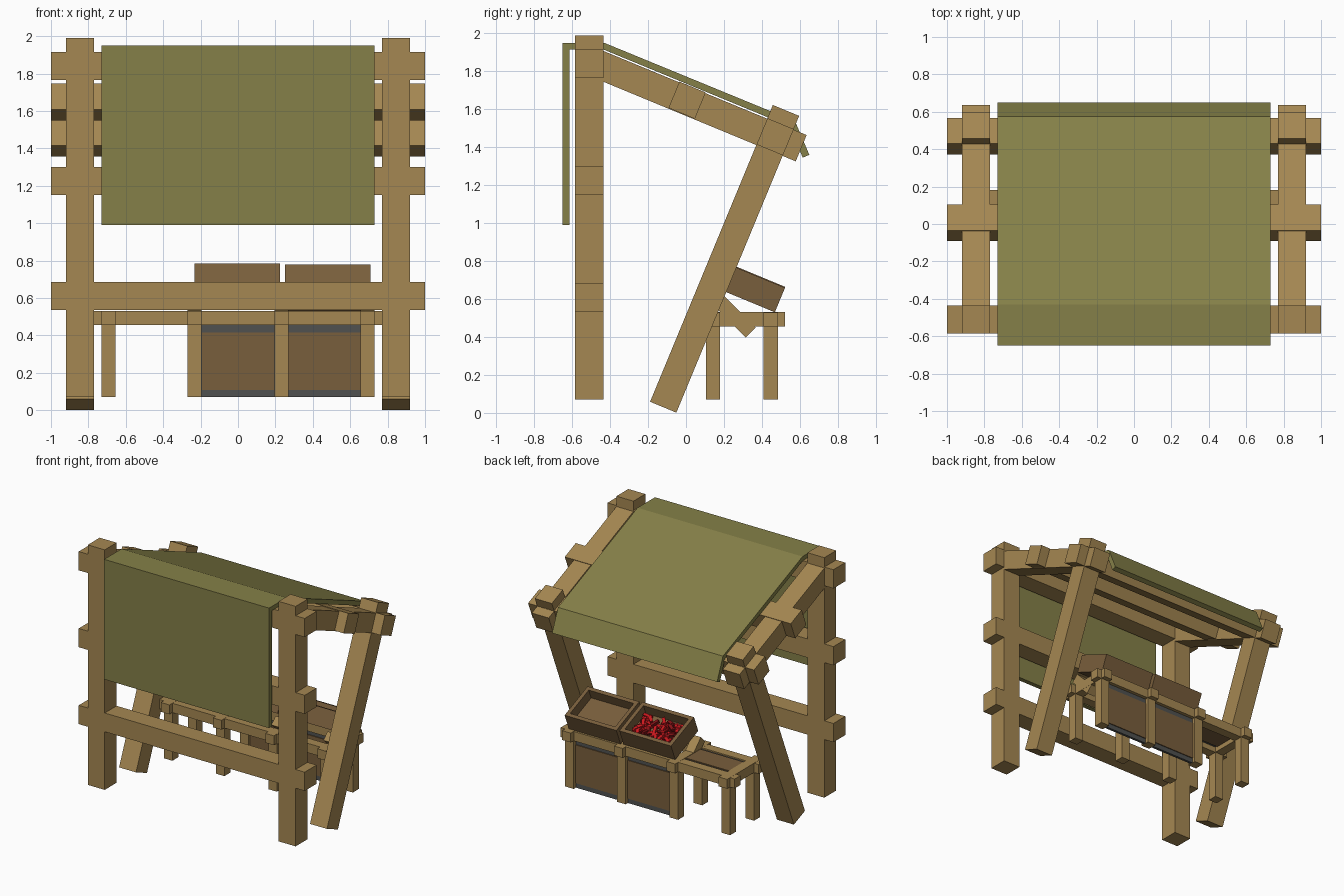
import bpy, bmesh, math, random
from mathutils import Matrix, Vector

cube = bpy.data.objects.get("Cube")
if cube:
    bpy.data.objects.remove(cube, do_unlink=True)

random.seed(4)
TILT = math.radians(-22.5)


def material(name, r, g, b):
    lin = [((c / 255 + 0.055) / 1.055) ** 2.4 for c in (r, g, b)] + [1.0]
    m = bpy.data.materials.new(name)
    m.use_nodes = True
    m.diffuse_color = lin
    m.node_tree.nodes["Principled BSDF"].inputs["Base Color"].default_value = lin
    return m


WOOD = material("timber", 165, 135, 82)
CLOTH = material("olive_cloth", 133, 128, 72)
BROWN = material("brown_wood", 121, 94, 60)
GRAY = material("dark_gray", 80, 81, 80)
RED = material("red", 205, 24, 30)
DARK_RED = material("dark_red", 130, 18, 22)


def finish(name, bm, *mats):
    bmesh.ops.recalc_face_normals(bm, faces=bm.faces)
    me = bpy.data.meshes.new(name)
    bm.to_mesh(me)
    bm.free()
    for m in mats:
        me.materials.append(m)
    ob = bpy.data.objects.new(name, me)
    bpy.context.collection.objects.link(ob)
    return ob


def add_box(bm, center, size, rot=None):
    mat = Matrix.Translation(center) @ (rot or Matrix()) @ Matrix.Diagonal((*size, 1))
    return bmesh.ops.create_cube(bm, size=1, matrix=mat)["verts"]


def box(name, center, size, mat, rx=0.0):
    bm = bmesh.new()
    add_box(bm, center, size, Matrix.Rotation(rx, 4, 'X'))
    return finish(name, bm, mat)


def beam(name, x, a, b, mat=WOOD, w=0.15):
    """Square timber between two (y, z) points in the plane at x."""
    dy, dz = b[0] - a[0], b[1] - a[1]
    center = (x, (a[0] + b[0]) / 2, (a[1] + b[1]) / 2)
    return box(name, center, (w, w, math.hypot(dy, dz)), mat, math.atan2(-dy, dz))


# Side frames: upright post, sloping rafter, leaning leg
for side, s in (("right", -1), ("left", 1)):
    x = 0.845 * s
    beam(f"front_post_{side}", x, (-0.51, 0.07), (-0.51, 1.99))
    beam(f"rafter_{side}", x, (-0.50, 1.853), (0.607, 1.395))
    beam(f"leaning_leg_{side}", x, (-0.12, 0.03), (0.527, 1.594))

# Long cross beams
for name, y, z, rx in (("front_beam_low", -0.51, 0.61, 0),
                       ("front_beam_middle", -0.51, 1.225, 0),
                       ("front_beam_top", -0.51, 1.84, 0),
                       ("roof_beam_middle", 0.006, 1.648, TILT),
                       ("roof_beam_back", 0.47, 1.455, TILT)):
    box(name, (0, y, z), (2, 0.15, 0.15), WOOD, rx)

# Canopy cloth: folded profile extruded across the stall
profile = [(-0.65, 0.99), (-0.65, 1.95), (-0.43, 1.95), (0.575, 1.537), (0.65, 1.36),
           (0.615, 1.345), (0.547, 1.51), (-0.437, 1.916), (-0.613, 1.916), (-0.613, 0.99)]
bm = bmesh.new()
n = len(profile)
rows = [[bm.verts.new((x, y, z)) for y, z in profile] for x in (-0.73, 0.73)]
for i in range(n):
    j = (i + 1) % n
    bm.faces.new((rows[0][i], rows[0][j], rows[1][j], rows[1][i]))
for row in rows:
    for i in range(n // 2 - 1):
        bm.faces.new((row[i], row[i + 1], row[n - 2 - i], row[n - 1 - i]))
finish("canopy_cloth", bm, CLOTH)

# Table frame
LEG_X = (-0.692, -0.232, 0.232, 0.692)
for side, y in (("front", 0.143), ("back", 0.447)):
    box(f"table_rail_{side}", (0, y, 0.4925), (1.54, 0.075, 0.075), WOOD)
    for i, x in enumerate(LEG_X):
        box(f"table_leg_{side}_{i + 1}", (x, y, 0.265), (0.075, 0.075, 0.39), WOOD)
for i, x in enumerate(LEG_X):
    box(f"table_crossbar_{i + 1}", (x, 0.295, 0.4935), (0.0755, 0.455, 0.075), WOOD)

# Props carrying the tilted crates
for i, x in enumerate(LEG_X[1:]):
    beam(f"crate_prop_{i + 1}", x, (0.341, 0.424), (0.17, 0.595), w=0.074)

# Panels: gray backing with a brown board on it
for name, x in (("middle", 0.0), ("left", 0.462)):
    box(f"back_panel_backing_{name}", (x, 0.447, 0.265), (0.388, 0.02, 0.39), GRAY)
    box(f"back_panel_board_{name}", (x, 0.447, 0.262), (0.386, 0.034, 0.306), BROWN)
box("table_top_backing", (-0.462, 0.295, 0.51), (0.388, 0.23, 0.02), GRAY)
box("table_top_board", (-0.462, 0.295, 0.511), (0.386, 0.185, 0.034), BROWN)

# Tilted open crates
W, D, H, T = 0.458, 0.314, 0.14, 0.03


def crate(name, x, y, z):
    bm = bmesh.new()
    add_box(bm, (0, 0, -H / 2 + 0.03), (W - 0.01, D - 0.01, 0.06))
    for s in (-1, 1):
        add_box(bm, (0, s * (D - T) / 2, 0), (W, T, H))
        add_box(bm, (s * (W - T) / 2, 0, 0), (T, D - 2 * T, H))
    ob = finish(name, bm, BROWN)
    ob.matrix_world = Matrix.Translation((x, y, z)) @ Matrix.Rotation(TILT, 4, 'X')
    return ob


crate("crate_empty", 0.48, 0.35, 0.655)
full = crate("crate_full", -0.004, 0.35, 0.660)

# Heap of red produce in the full crate
bm = bmesh.new()
for i in range(75):
    u, v = random.uniform(-1, 1), random.uniform(-1, 1)
    pos = Vector((u * 0.16, v * 0.09, random.uniform(0.0, 0.05) - 0.02 * max(abs(u), abs(v))))
    rot = (Matrix.Rotation(random.uniform(0, math.tau), 4, 'Z')
           @ Matrix.Rotation(random.uniform(-0.5, 0.5), 4, 'Y'))
    verts = add_box(bm, pos, (0.065, 0.024, 0.022), rot)
    for f in {f for vert in verts for f in vert.link_faces}:
        f.material_index = 1 if i % 5 == 0 else 0
heap = finish("red_produce", bm, RED, DARK_RED)
heap.matrix_world = full.matrix_world.copy()
